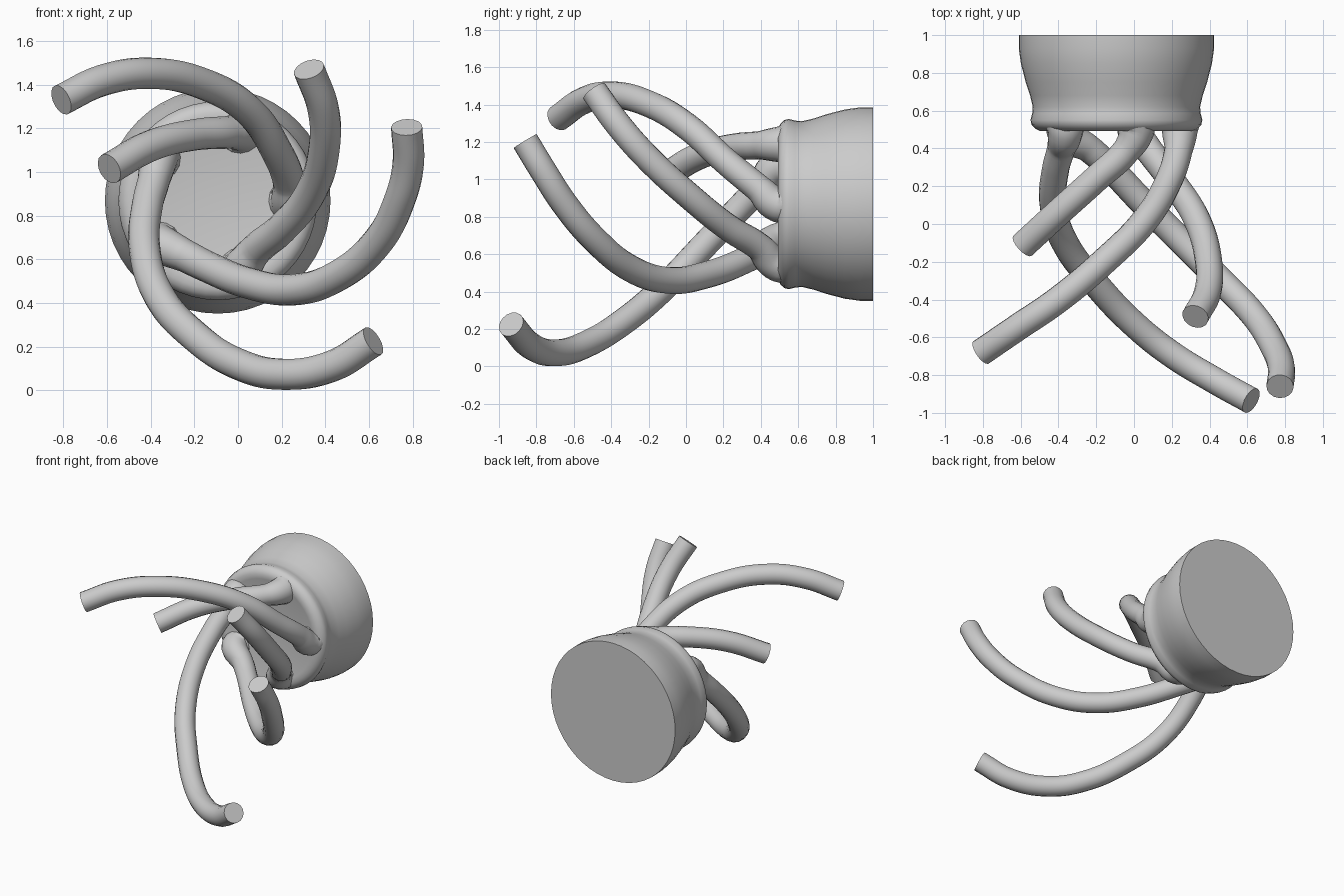
import bpy, bmesh, math

if "Cube" in bpy.data.objects:
    bpy.data.objects.remove(bpy.data.objects["Cube"])

CX, CZ = -0.093, 0.868   # axis of the round base, running along y
TUBE = 0.072


def finish(obj, angle):
    bpy.ops.object.select_all(action='DESELECT')
    obj.select_set(True)
    bpy.context.view_layer.objects.active = obj
    if obj.type == 'CURVE':
        bpy.ops.object.convert(target='MESH')
    bpy.ops.object.shade_smooth_by_angle(angle=math.radians(angle))


# Round flared base: (y, radius) profile spun around the y axis
profile = [(1.0, 0), (1.0, .517), (.93, .517), (.85, .506), (.75, .48),
           (.68, .457), (.62, .443), (.585, .446), (.55, .455), (.525, .449),
           (.505, .43), (.493, .405), (.495, .37), (.505, .33), (.507, 0)]
bm = bmesh.new()
verts = [bm.verts.new((r, y, 0)) for y, r in profile]
edges = [bm.edges.new(p) for p in zip(verts, verts[1:])]
bmesh.ops.spin(bm, geom=verts + edges, cent=(0, 0, 0), axis=(0, 1, 0),
               angle=math.tau, steps=48)
bmesh.ops.remove_doubles(bm, verts=bm.verts, dist=1e-4)
bmesh.ops.recalc_face_normals(bm, faces=bm.faces)
mesh = bpy.data.meshes.new("round_base")
bm.to_mesh(mesh)
bm.free()
base = bpy.data.objects.new("round_base", mesh)
base.location = (CX, 0, CZ)
bpy.context.collection.objects.link(base)
finish(base, 40)


# Curved arm: tube from a flared root in the base to a flat cut tip
def arm(name, root_angle, points):
    a = math.radians(root_angle)
    rx, rz = CX + .335 * math.cos(a), CZ + .335 * math.sin(a)
    path = [(rx, .525, rz, 1.5), (rx, .485, rz, 1.3)]
    path += [(*p, 1.04 if i == 0 else 1.0) for i, p in enumerate(points)]
    cu = bpy.data.curves.new(name, 'CURVE')
    cu.dimensions = '3D'
    cu.bevel_depth = TUBE
    cu.bevel_resolution = 6
    cu.resolution_u = 8
    cu.use_fill_caps = True
    sp = cu.splines.new('BEZIER')
    sp.bezier_points.add(len(path) - 1)
    for bp, (x, y, z, r) in zip(sp.bezier_points, path):
        bp.co = (x, y, z)
        bp.radius = r
        bp.handle_left_type = bp.handle_right_type = 'AUTO'
    obj = bpy.data.objects.new(name, cu)
    bpy.context.collection.objects.link(obj)
    finish(obj, 45)


arm("arm_upper_left", 0, [
    (.235, .39, .95), (.18, .22, 1.09), (.05, .01, 1.28), (-.15, -.19, 1.40),
    (-.4, -.40, 1.452), (-.62, -.55, 1.42), (-.81, -.68, 1.33)])
arm("arm_upper_right", -72, [
    (.08, .39, .64), (.20, .23, .74), (.33, .03, .90), (.395, -.2, 1.11),
    (.39, -.36, 1.29), (.325, -.49, 1.47)])
arm("arm_right", -144, [
    (-.24, .40, .615), (-.15, .32, .57), (.05, .11, .49), (.25, -.09, .46),
    (.45, -.29, .52), (.64, -.49, .68), (.74, -.65, .87), (.78, -.76, 1.04),
    (.773, -.86, 1.205)])
arm("arm_lower", 144, [
    (-.385, .40, .965), (-.415, .29, .85), (-.428, .10, .65), (-.36, -.11, .43),
    (-.2, -.32, .25), (0, -.53, .12), (.2, -.69, .073), (.43, -.83, .11),
    (.62, -.935, .225)])
arm("arm_left", 72, [
    (-.04, .39, 1.182), (-.2, .24, 1.17), (-.4, .06, 1.12),
    (-.59, -.115, 1.015)])
